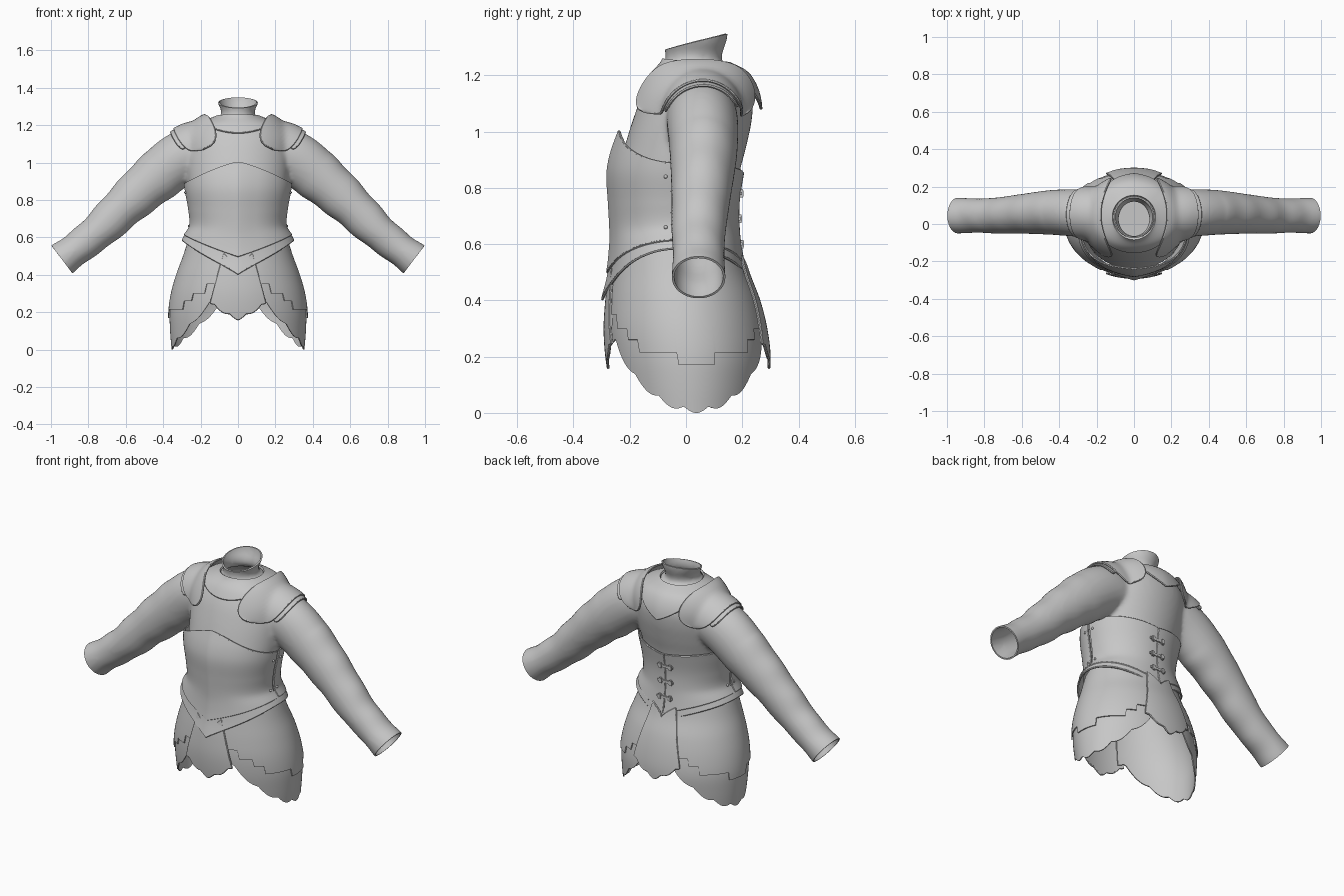
import bpy, bmesh
from math import sin, cos, pi, radians, sqrt
from mathutils import Vector
from mathutils.bvhtree import BVHTree

if "Cube" in bpy.data.objects:
    bpy.data.objects.remove(bpy.data.objects["Cube"])

grey = bpy.data.materials.new("plain_grey")
grey.use_nodes = True
grey.diffuse_color = (0.57, 0.57, 0.57, 1)
grey.node_tree.nodes["Principled BSDF"].inputs["Base Color"].default_value = (0.57, 0.57, 0.57, 1)
parts = []

# Profiles: height, half width, front y, back y
SHIRT = [(.56, .235, -.232, .17), (.7, .238, -.24, .172), (.85, .262, -.242, .19),
         (.95, .275, -.217, .215), (1.05, .28, -.186, .235), (1.13, .272, -.155, .235),
         (1.2, .215, -.115, .205), (1.225, .14, -.09, .165), (1.245, .095, -.075, .13),
         (1.28, .091, -.073, .13), (1.32, .109, -.085, .144), (1.38, .12, -.092, .152)]
PLATE = [(.4, .36, -.288, .235), (.5, .335, -.263, .205), (.6, .286, -.252, .186),
         (.66, .25, -.252, .18), (.75, .254, -.257, .18), (.85, .272, -.262, .195),
         (.92, .28, -.25, .21), (1.0, .285, -.222, .222)]
SKIRT = [(0, .352, -.23, .26), (.1, .36, -.25, .273), (.2, .362, -.266, .28),
         (.3, .348, -.272, .268), (.4, .32, -.266, .243), (.5, .283, -.254, .205),
         (.62, .245, -.238, .175)]
# Sleeve: x, z, radius across, radius in y, centre y
SLEEVE = [(.12, 1.06, .12, .12, .05), (.28, 1.035, .142, .127, .058), (.435, .922, .136, .12, .062),
          (.6, .775, .115, .106, .054), (.73, .648, .1, .097, .045), (.83, .565, .09, .092, .045),
          (.94, .483, .092, .096, .045), (1.0, .438, .094, .097, .045)]


def sample(rows, k):
    """Smooth interpolation of a table keyed by its first column."""
    k = min(max(k, rows[0][0]), rows[-1][0])
    i = max(j for j in range(len(rows) - 1) if rows[j][0] <= k)
    a, b = rows[i], rows[i + 1]
    p, q = rows[max(i - 1, 0)], rows[min(i + 2, len(rows) - 1)]
    h = b[0] - a[0]
    t = (k - a[0]) / h
    out = []
    for c in range(1, len(a)):
        ma = (b[c] - p[c]) / (b[0] - p[0]) * h
        mb = (q[c] - a[c]) / (q[0] - a[0]) * h
        out.append((2*t**3 - 3*t*t + 1) * a[c] + (t**3 - 2*t*t + t) * ma
                   + (3*t*t - 2*t**3) * b[c] + (t**3 - t*t) * mb)
    return out


def on_profile(rows, deg, z, off=0):
    """Point on an oval section; 0 degrees is the front, 90 the left side."""
    w, f, b = sample(rows, z)
    a = radians(deg)
    return Vector(((w + off) * sin(a), (f + b) / 2 - ((b - f) / 2 + off) * cos(a), z))


def register(name, data):
    obj = bpy.data.objects.new(name, data)
    bpy.context.collection.objects.link(obj)
    data.materials.append(grey)
    parts.append(obj)
    return obj


def bead(name, points, radius, cyclic):
    cu = bpy.data.curves.new(name, "CURVE")
    cu.dimensions = "3D"
    cu.bevel_depth, cu.bevel_resolution = radius, 1
    sp = cu.splines.new("POLY")
    sp.points.add(len(points) - 1)
    for p, co in zip(sp.points, points):
        p.co = (*co, 1)
    sp.use_cyclic_u = cyclic
    register(name, cu)


def grid(name, fn, nu, nv, thick=.01, mirror=False, rim=None):
    """Thin sheet from fn(u, v), optionally mirrored and edged with a bead."""
    bm = bmesh.new()
    vs = [[bm.verts.new(fn(i / nu, j / nv)) for j in range(nv + 1)] for i in range(nu + 1)]
    for i in range(nu):
        for j in range(nv):
            bm.faces.new((vs[i][j], vs[i + 1][j], vs[i + 1][j + 1], vs[i][j + 1]))
    pts = [r[0].co.copy() for r in vs]
    if rim == "border":
        pts += [v.co.copy() for v in vs[-1][1:]] + [r[-1].co.copy() for r in vs[-2::-1]]
        pts += [v.co.copy() for v in vs[0][-2:0:-1]]
    bmesh.ops.remove_doubles(bm, verts=bm.verts, dist=1e-5)
    me = bpy.data.meshes.new(name)
    bm.to_mesh(me)
    bm.free()
    obj = register(name, me)
    if mirror:
        m = obj.modifiers.new("mirror", "MIRROR")
        m.use_mirror_merge = False
    s = obj.modifiers.new("thickness", "SOLIDIFY")
    s.thickness, s.offset = thick, 0
    if rim:
        for side in ((1, -1) if mirror else (1,)):
            bead(name + "_edge", [(p.x * side, p.y, p.z) for p in pts], .005, rim == "border")


def panel(name, rows, a0, a1, low, high, off, nu, nv, taper=0, keel=0, **kw):
    """Sheet lying on a profile between two edge heights given by angle."""
    mid = (a0 + a1) / 2

    def fn(u, v):
        d = a0 + (a1 - a0) * u
        z = low(d) + (high(d) - low(d)) * v
        p = on_profile(rows, mid + (d - mid) * (1 - taper * v), z, off)
        p.y -= keel * max(0, 1 - abs(d) / 20) ** 1.5
        return p
    grid(name, fn, nu, nv, **kw)


def add_tube(bm, rings):
    loops = [[bm.verts.new(p) for p in ring] for ring in rings]
    n = len(loops[0])
    for a, b in zip(loops, loops[1:]):
        for i in range(n):
            bm.faces.new((a[i], a[(i + 1) % n], b[(i + 1) % n], b[i]))
    bm.faces.new(loops[0][::-1])
    bm.faces.new(loops[-1])


# Shirt: torso and sleeves fused, then opened at neck and wrists
bm = bmesh.new()
add_tube(bm, [[on_profile(SHIRT, d, .56 + .82 * k / 60) for d in range(0, 360, 6)] for k in range(61)])
for side in (1, -1):
    rings = []
    for k in range(45):
        x = .12 + .88 * k / 44
        z, rn, ry, cy = sample(SLEEVE, x)
        t = Vector((.02, 0, sample(SLEEVE, x + .01)[0] - sample(SLEEVE, x - .01)[0])).normalized()
        rn += .003 * sin(x * 48) * (x > .4)
        rings.append([(side * (x - t.z * rn * cos(a)), cy + ry * sin(a), z + t.x * rn * cos(a))
                      for a in (2 * pi * i / 40 for i in range(40))])
    add_tube(bm, rings)
bmesh.ops.recalc_face_normals(bm, faces=bm.faces)
raw = bpy.data.meshes.new("shirt")
bm.to_mesh(raw)
bm.free()
shirt = register("shirt", raw)
rm = shirt.modifiers.new("fuse", "REMESH")
rm.mode, rm.voxel_size = "VOXEL", .012
sm = shirt.modifiers.new("soften", "SMOOTH")
sm.factor, sm.iterations = .5, 6
baked = bpy.data.meshes.new_from_object(shirt.evaluated_get(bpy.context.evaluated_depsgraph_get()))
shirt.modifiers.clear()
bm = bmesh.new()
bm.from_mesh(baked)
for co, no in (((.942, 0, .483), (.797, 0, -.604)), ((-.942, 0, .483), (-.797, 0, -.604)),
               ((0, .03, 1.318), (0, -.25, 1))):
    bmesh.ops.bisect_plane(bm, geom=bm.verts[:] + bm.edges[:] + bm.faces[:],
                           plane_co=co, plane_no=no, clear_outer=True)
skin = BVHTree.FromBMesh(bm)
bm.to_mesh(baked)
bm.free()
shirt.data = baked
if not baked.materials:
    baked.materials.append(grey)
sol = shirt.modifiers.new("thickness", "SOLIDIFY")
sol.thickness, sol.offset = .008, -1


def lay(origin, direction, off):
    """Point a little outside the shirt along a ray from within it."""
    d = Vector(direction).normalized()
    hit = skin.ray_cast(Vector(origin), d)[0]
    return (hit if hit else Vector(origin) + d * .2) + d * off


# Shoulder plates with a second lame below
def shoulder(inner, outer, spread, front, back, off, rise):
    def fn(u, v):
        s = sin(pi * (u - .5))
        a = radians(s * (front if s < 0 else back))
        x0, x1 = inner - spread * sin(a) ** 2, outer - .06 * sin(a) ** 2
        x = (x0 + x1) / 2 + (v - .5) * (x1 - x0) * max(.1, sqrt(1 - s ** 4))
        return lay((x, .05, .98), (0, sin(a), cos(a)), off + rise * (1 - v) * cos(a))
    return fn


grid("shoulder_plate", shoulder(.18, .34, .135, 65, 62, .02, .022), 36, 12, mirror=True, rim="border")
grid("shoulder_lame", shoulder(.3, .358, .05, 52, 50, .01, 0), 28, 4, mirror=True, rim="border")


# Collar plate, dropping to a raised point at the back
def collar(u, v):
    d = 360 * u - 180
    rear = max(0, 1 - (180 - abs(d)) / 50)
    low = 30 + 9 * sin(radians(d)) ** 2 - 22 * rear
    e, a = radians(low + (60 - low) * v), radians(d)
    return lay((0, .04, 1.05), (sin(a) * cos(e), -cos(a) * cos(e), sin(e)),
               .01 + .02 * rear * (1 - v))


grid("collar_plate", collar, 72, 10, rim="hem")


# Corset front and back plates
def side(d):
    return abs(sin(radians(d)))


def corset_top(d):
    return 1.0 - .115 * side(d) ** 1.3 if abs(d) < 90 else .85 + .035 * side(d)


def corset_low(d):
    return .5 + .115 * side(d) if abs(d) < 90 else .51 + .105 * side(d) ** .8


def belt_low(d):
    return .405 + .18 * side(d) ** .9 if abs(d) < 90 else .46 + .125 * side(d) ** .7


panel("corset_front", PLATE, -86, 86, corset_low, corset_top, .008, 56, 24, keel=.008, rim="border")
panel("corset_back", PLATE, 91, 179, corset_low, corset_top, .006, 30, 20, mirror=True, rim="border")
panel("belt", PLATE, -180, 180, belt_low, lambda d: corset_low(d) + .03, .002, 96, 5, keel=.008, rim="hem")


# Skirt panels, scalloped lower layer and stepped upper layer
def hem(d):
    t = min(1, abs(d - 95) / 72)
    return .018 + .25 * t ** 2 - .018 * abs(cos(radians(d - 95) * 9))


def stepped(d):
    e = abs(d - 96)
    return .17 + sum(rise for edge, rise in ((13, .045), (43, .045), (53, .04), (66, .05)) if e > edge)


def skirt_top(d):
    return belt_low(d) + .03


panel("skirt_side", SKIRT, 17, 163, hem, skirt_top, 0, 146, 24, thick=.006, mirror=True)
panel("skirt_overlay", SKIRT, 17, 163, stepped, skirt_top, .008, 146, 20, thick=.006, mirror=True)
for name, mid in (("front_tab", 0), ("back_tab", 180)):
    panel(name, SKIRT, mid - 23, mid + 23,
          lambda d: .175 + .085 * (abs(d - mid) / 23) ** 1.2 - .014 * abs(cos(radians(d - mid) * 14)),
          skirt_top, .016, 48, 14, taper=.35, rim="border")


# Back buckles and side rivets
def lump(name, co, size, ball=False):
    bm = bmesh.new()
    if ball:
        bmesh.ops.create_uvsphere(bm, u_segments=10, v_segments=6, radius=.5)
    else:
        bmesh.ops.create_cube(bm, size=1)
        bmesh.ops.bevel(bm, geom=bm.edges[:], offset=.15, segments=2, affect="EDGES")
    for v in bm.verts:
        v.co = Vector(a * b for a, b in zip(v.co, size)) + Vector(co)
    me = bpy.data.meshes.new(name)
    bm.to_mesh(me)
    bm.free()
    register(name, me)


for z in (.6, .69, .78):
    y = on_profile(PLATE, 180, z).y + .012
    lump("back_strap", (0, y, z), (.1, .01, .016))
    for x in (-.035, .03):
        lump("buckle", (x, y + .002, z), (.02, .014, .03))
for z in (.66, .84):
    for d in (-96, -81, 81, 96):
        lump("rivet", on_profile(PLATE, d, z, .013), (.014, .014, .014), True)

# Bake modifiers and smooth
bpy.ops.object.select_all(action="DESELECT")
for obj in parts:
    obj.select_set(True)
bpy.context.view_layer.objects.active = shirt
bpy.ops.object.convert(target="MESH")
bpy.ops.object.shade_smooth_by_angle(angle=radians(40))
